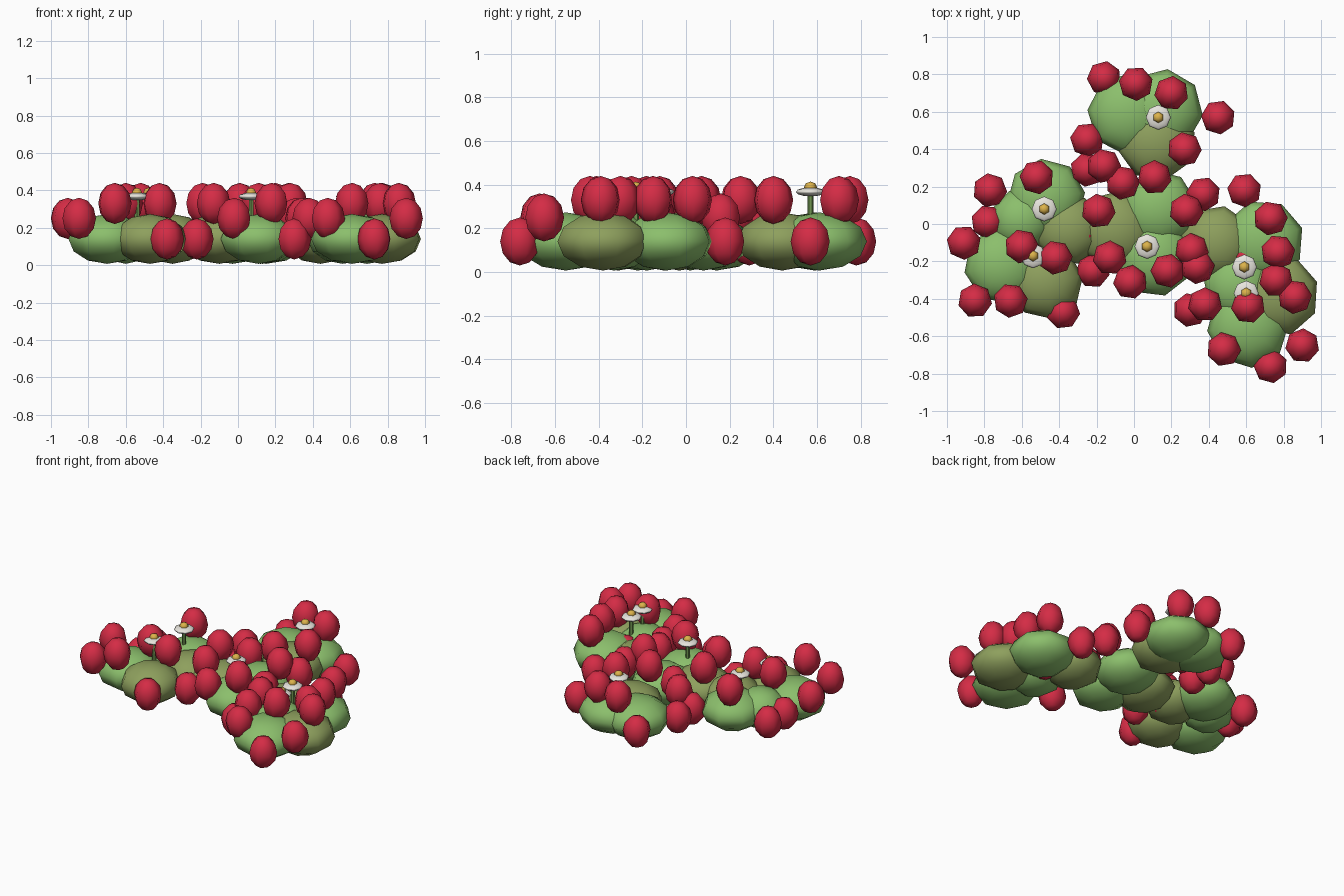
import bpy
import random
from math import tau

random.seed(4)
old_cube = bpy.data.objects.get("Cube")
if old_cube:
    bpy.data.objects.remove(old_cube, do_unlink=True)


def make_material(name, red, green, blue):
    material = bpy.data.materials.new(name)
    material.use_nodes = True
    color = (red, green, blue, 1)
    material.diffuse_color = color
    material.node_tree.nodes["Principled BSDF"].inputs["Base Color"].default_value = color
    return material


berry_red = make_material("berry red", .66, .025, .06)
fresh_green = make_material("fresh green", .26, .52, .15)
olive_green = make_material("olive green", .27, .35, .11)
stem_green = make_material("stem green", .16, .30, .08)
petal_white = make_material("petal white", .84, .82, .76)
pollen_yellow = make_material("pollen yellow", .72, .45, .07)


def finish(name, material):
    part = bpy.context.object
    part.name = name
    part.data.materials.append(material)
    bpy.ops.object.shade_smooth()
    return part


def blob(name, material, location, size, segments, rings, turn=0):
    """Low-poly ellipsoid with the given half sizes."""
    bpy.ops.mesh.primitive_uv_sphere_add(
        segments=segments, ring_count=rings, radius=1,
        location=location, rotation=(0, 0, turn))
    bpy.context.object.scale = size
    return finish(name, material)


# Foliage mounds: x, y and radius, grouped by shade
foliage = {
    fresh_green: [
        (-.03, .59, .22), (.15, .61, .22),      # back plant
        (-.47, .14, .21), (-.70, -.22, .21), (-.60, .02, .17),  # right plant
        (.13, .08, .21), (.11, -.18, .21),      # middle plant
        (.69, -.09, .22), (.61, -.55, .22), (.56, -.33, .19),   # left plant
    ],
    olive_green: [
        (.12, .44, .21), (-.47, -.31, .20), (-.35, -.03, .19),
        (-.10, -.03, .21), (.44, -.10, .20), (.77, -.38, .22),
    ],
}
for shade, mounds in foliage.items():
    for x, y, radius in mounds:
        blob("foliage", shade, (x, y, .14), (radius, radius, .133),
             8, 6, random.random() * tau)

# Berries, grouped by how high they sit on the mounds
low_berries = [
    (-.16, .78), (.45, .57), (-.25, .45), (-.25, .29), (-.77, .18),
    (-.78, .01), (-.38, -.47), (-.22, -.25), (-.28, -.06),
    (.59, .18), (.30, -.46), (.73, -.76), (.60, -.18),
]
middle_berries = [
    (-.16, .31), (-.06, .22), (.37, .16), (-.91, -.10), (-.85, -.41),
    (-.02, -.31), (.31, -.14), (.34, -.23), (.38, -.43), (.48, -.67),
    (.90, -.65),
]
high_berries = [
    (.01, .75), (.20, .70), (.27, .40), (.11, .25), (.28, .07),
    (-.19, .07), (-.52, .25), (-.60, -.12), (-.42, -.18), (-.66, -.41),
    (-.13, -.18), (.18, -.25), (.73, .03), (.77, -.15), (.76, -.30),
    (.86, -.39), (.61, -.44),
]
for height, spots in ((.14, low_berries), (.25, middle_berries), (.33, high_berries)):
    for x, y in spots:
        blob("berry", berry_red, (x, y, height), (.092, .092, .11),
             7, 6, random.random() * tau)

# Blossoms: thin stem, flattened petal disc and a yellow centre
blossoms = [(.13, .57), (-.48, .08), (.07, -.12), (.59, -.23), (.60, -.37), (-.54, -.17)]
for x, y in blossoms:
    bpy.ops.mesh.primitive_cylinder_add(
        vertices=6, radius=.014, depth=.16, location=(x, y, .28))
    finish("blossom_stem", stem_green)
    bpy.ops.object.shade_smooth_by_angle()
    blob("blossom_petals", petal_white, (x, y, .367), (.067, .067, .021), 8, 6)
    blob("blossom_centre", pollen_yellow, (x, y, .388), (.03, .03, .026), 6, 4)
